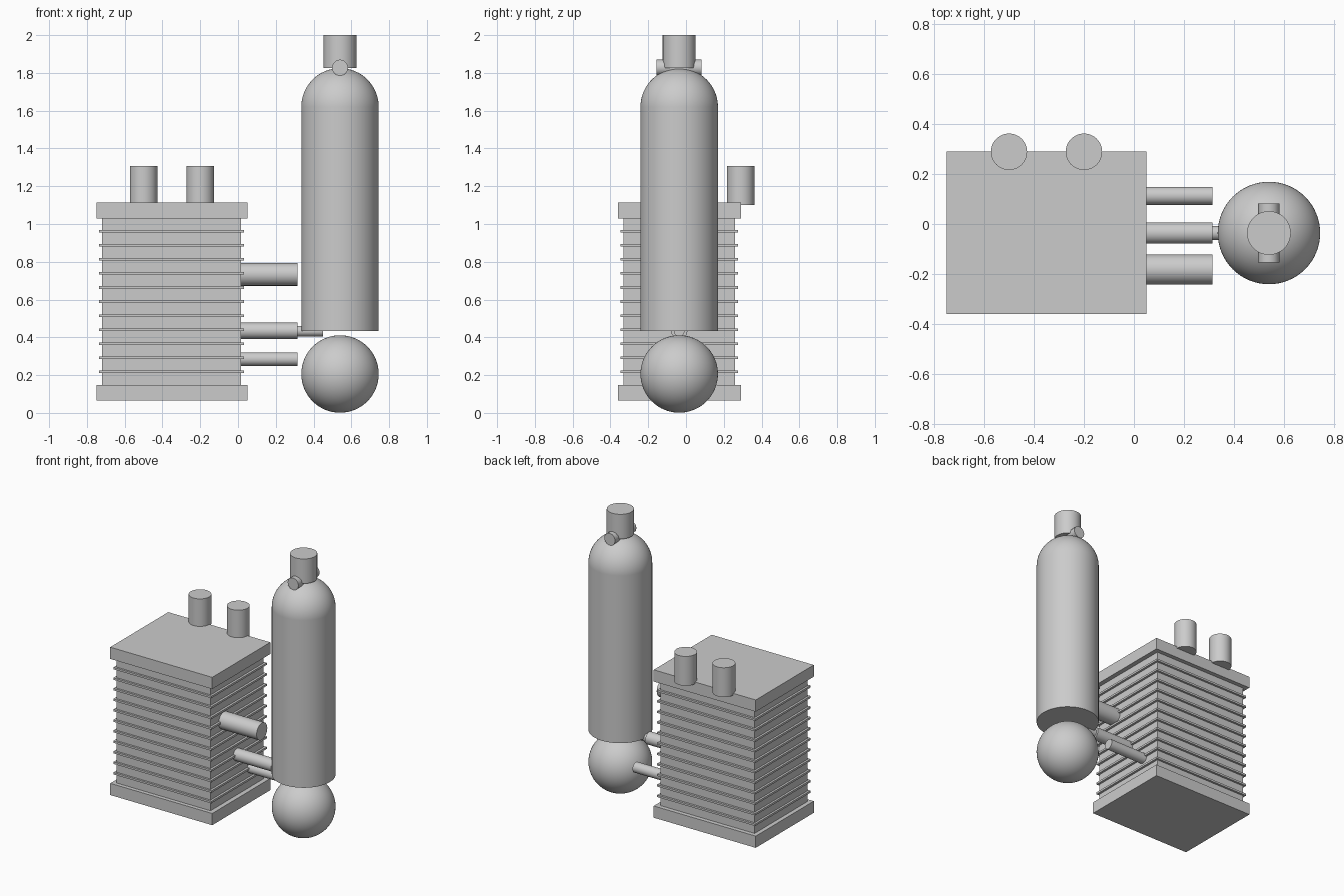
import bpy
import math

cube = bpy.data.objects.get("Cube")
if cube:
    bpy.data.objects.remove(cube, do_unlink=True)

grey = bpy.data.materials.new("light grey")
grey.use_nodes = True
grey.diffuse_color = (0.6, 0.6, 0.6, 1)
grey.node_tree.nodes["Principled BSDF"].inputs["Base Color"].default_value = grey.diffuse_color


def finish(name, smooth=False):
    obj = bpy.context.object
    obj.name = name
    obj.data.materials.append(grey)
    if smooth:
        bpy.ops.object.shade_smooth_by_angle(angle=math.radians(40))
    return obj


def box(name, x, y, z):
    """Box spanning the given (low, high) ranges."""
    ranges = (x, y, z)
    bpy.ops.mesh.primitive_cube_add(size=1, location=[(a + b) / 2 for a, b in ranges])
    bpy.context.object.scale = [b - a for a, b in ranges]
    bpy.ops.object.transform_apply(location=False, rotation=False, scale=True)
    return finish(name)


def rod(name, axis, start, end, centre, radius, sides=48):
    """Cylinder along an axis; centre gives the other two coordinates in order."""
    spot = list(centre)
    spot.insert("xyz".index(axis), (start + end) / 2)
    turn = {"x": (0, math.pi / 2, 0), "y": (math.pi / 2, 0, 0), "z": (0, 0, 0)}[axis]
    bpy.ops.mesh.primitive_cylinder_add(vertices=sides, radius=radius, depth=end - start,
                                        location=spot, rotation=turn)
    return finish(name, True)


def ball(name, z):
    bpy.ops.mesh.primitive_uv_sphere_add(segments=64, ring_count=32, radius=TANK_R,
                                         location=(TANK_X, TANK_Y, z))
    return finish(name, True)


TANK_X, TANK_Y, TANK_R = 0.54, -0.036, 0.205

# Finned block with end plates
box("bottom_plate", (-0.75, 0.05), (-0.36, 0.29), (0.065, 0.148))
box("top_plate", (-0.75, 0.05), (-0.36, 0.29), (1.03, 1.113))
box("block_core", (-0.72, 0.017), (-0.332, 0.26), (0.14, 1.04))
for i in range(11):
    z = 0.217 + i * 0.0745
    box(f"fin_{i + 1}", (-0.735, 0.033), (-0.346, 0.275), (z - 0.007, z + 0.007))

# Terminals on the rear top edge
for name, x in (("right_terminal", -0.5), ("left_terminal", -0.2)):
    rod(name, "z", 1.1, 1.308, (x, 0.289), 0.073)

# Side pipes
rod("upper_pipe", "x", 0.0, 0.315, (-0.182, 0.733), 0.06)
rod("middle_pipe", "x", 0.0, 0.315, (TANK_Y, 0.435), 0.043)
rod("lower_pipe", "x", 0.0, 0.315, (0.113, 0.285), 0.036)
rod("connector_pipe", "x", 0.3, 0.449, (TANK_Y, 0.433), 0.028)

# Tank with round dome, and the ball below it
rod("tank_body", "z", 0.433, 1.62, (TANK_X, TANK_Y), TANK_R, 64)
ball("tank_dome", 1.62)
ball("lower_ball", 0.206)

# Valve on top with its cross bar
rod("valve", "z", 1.825, 2.0, (TANK_X, TANK_Y), 0.0875)
rod("valve_bar", "y", -0.155, 0.083, (TANK_X, 1.828), 0.043, 12)
